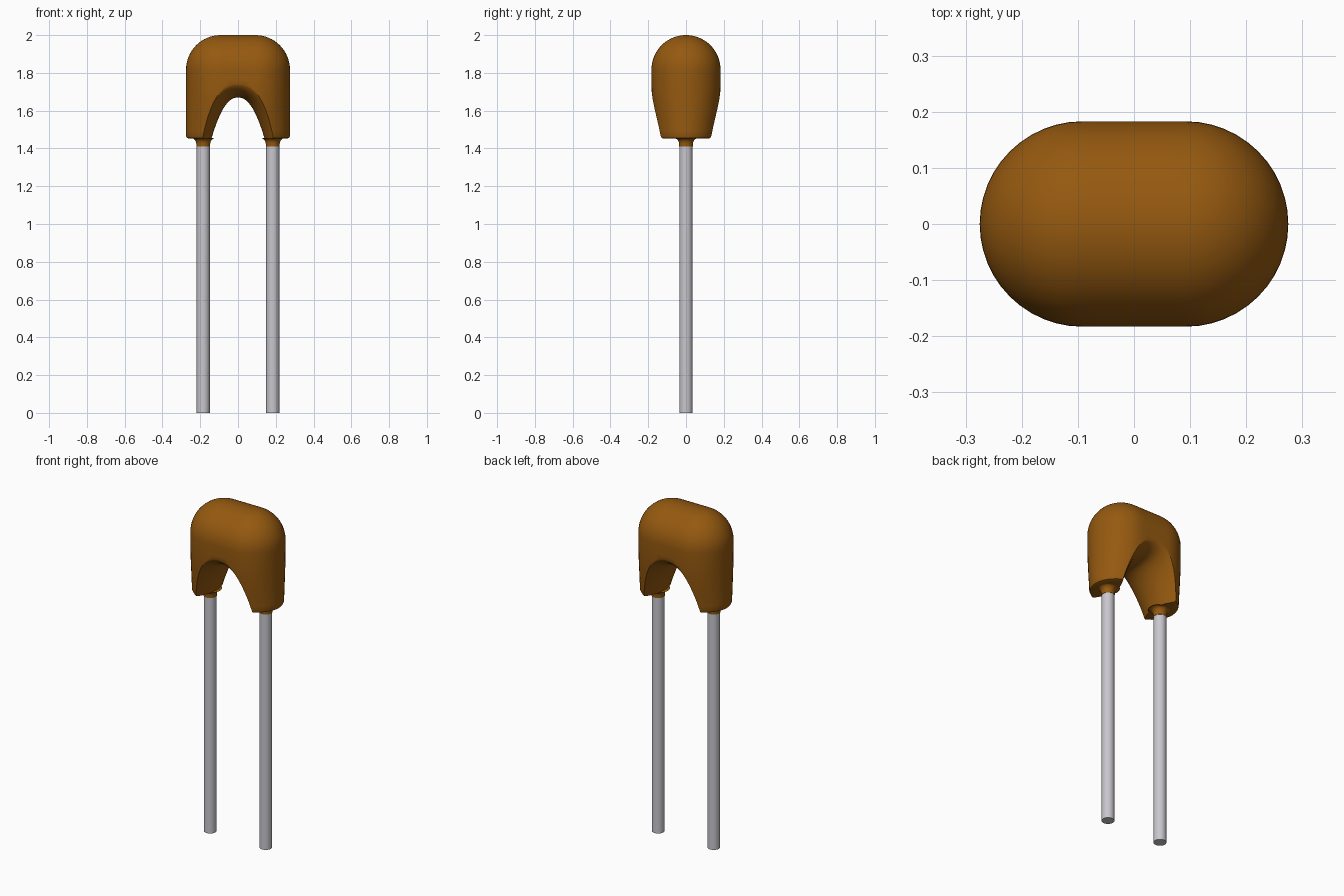
import bpy, bmesh, math

cube = bpy.data.objects.get("Cube")
if cube:
    bpy.data.objects.remove(cube, do_unlink=True)


def material(name, rgb, rough):
    m = bpy.data.materials.new(name)
    m.use_nodes = True
    m.diffuse_color = (*rgb, 1)
    bsdf = m.node_tree.nodes["Principled BSDF"]
    bsdf.inputs["Base Color"].default_value = (*rgb, 1)
    bsdf.inputs["Roughness"].default_value = rough
    return m


BROWN = material("brown_coating", (0.30, 0.10, 0.005), 0.5)
METAL = material("grey_metal", (0.58, 0.57, 0.61), 0.5)


def loft(name, rings, mat):
    """Skin a list of equal-length closed rings and cap both ends."""
    bm = bmesh.new()
    loops = [[bm.verts.new(p) for p in ring] for ring in rings]
    n = len(loops[0])
    for a, b in zip(loops, loops[1:]):
        for i in range(n):
            j = (i + 1) % n
            bm.faces.new((a[i], a[j], b[j], b[i]))
    bm.faces.new(loops[0])
    bm.faces.new(loops[-1])
    bmesh.ops.remove_doubles(bm, verts=bm.verts, dist=1e-5)
    bmesh.ops.recalc_face_normals(bm, faces=bm.faces)
    me = bpy.data.meshes.new(name)
    bm.to_mesh(me)
    bm.free()
    me.materials.append(mat)
    ob = bpy.data.objects.new(name, me)
    bpy.context.collection.objects.link(ob)
    return ob


def activate(ob):
    bpy.ops.object.select_all(action='DESELECT')
    ob.select_set(True)
    bpy.context.view_layer.objects.active = ob


def smooth(ob, angle=30):
    activate(ob)
    bpy.ops.object.shade_smooth_by_angle(angle=math.radians(angle))


R, CX, DOME_Z, FOOT_Z = 0.183, 0.092, 1.817, 1.452


def stadium(z, r, squash=1.0):
    """Oval outline: two half circles joined by straight sides."""
    pts = []
    for side in (0, 1):
        c = CX if side == 0 else -CX
        for i in range(25):
            a = -math.pi / 2 + math.pi * (i / 24 + side)
            pts.append((c + r * math.cos(a), r * math.sin(a) * squash, z))
        y = pts[-1][1]
        for i in range(1, 8):
            pts.append((c - 2 * c * i / 8, y, z))
    return pts


# Dipped body: tapered below, straight above, fully rounded on top
rings = [stadium(FOOT_Z, R - 0.014, 0.85), stadium(FOOT_Z + 0.004, R - 0.004, 0.85),
         stadium(FOOT_Z + 0.014, R, 0.855)]
for i in range(1, 11):
    t = i / 10
    rings.append(stadium(FOOT_Z + 0.014 + (1.76 - FOOT_Z - 0.014) * t, R,
                         0.855 + 0.145 * math.sin(t * math.pi / 2) ** 1.2))
for i in range(17):
    a = math.pi / 2 * i / 16
    rings.append(stadium(DOME_Z + R * math.sin(a), max(R * math.cos(a), 1e-7)))
body = loft("body", rings, BROWN)

# Arched notch that flares out towards the front and the back
arch_rings = []
for k in range(-12, 13):
    phi = math.pi / 2 * k / 12
    y = 0.186 * math.sin(phi)
    apex = 1.67 + 0.085 * (1 - math.cos(phi))
    half = 0.155 + 0.05 * (y / 0.13) ** 2
    ring = []
    for i in range(33):
        t = i / 16 - 1
        ring.append((half * t, y, 1.40 + (apex - 1.40) * (1 - abs(t) ** 2.2)))
    arch_rings.append(ring)
cutter = loft("notch_cutter", arch_rings, BROWN)
cutter.hide_render = True
cut = body.modifiers.new("notch", 'BOOLEAN')
cut.operation = 'DIFFERENCE'
cut.solver = 'EXACT'
cut.object = cutter
activate(body)
bpy.ops.object.modifier_apply(modifier=cut.name)
bpy.data.objects.remove(cutter, do_unlink=True)
smooth(body, 32)


def lathe(name, cx, profile, mat):
    rings = [[(cx + r * math.cos(math.tau * i / 32), r * math.sin(math.tau * i / 32), z)
              for i in range(32)] for r, z in profile]
    smooth(loft(name, rings, mat))


# Wire leads and the flared coating collars around them
for side, cx in (("left", 0.184), ("right", -0.184)):
    lathe(side + "_lead", cx, [(0.035, 0), (0.035, 1.43)], METAL)
    collar = [(0.0365, 1.41)]
    for i in range(7):
        a = math.pi / 2 * i / 6
        collar.append((0.037 + 0.028 * (1 - math.cos(a)), 1.425 + 0.03 * math.sin(a)))
    lathe(side + "_collar", cx, collar, BROWN)
